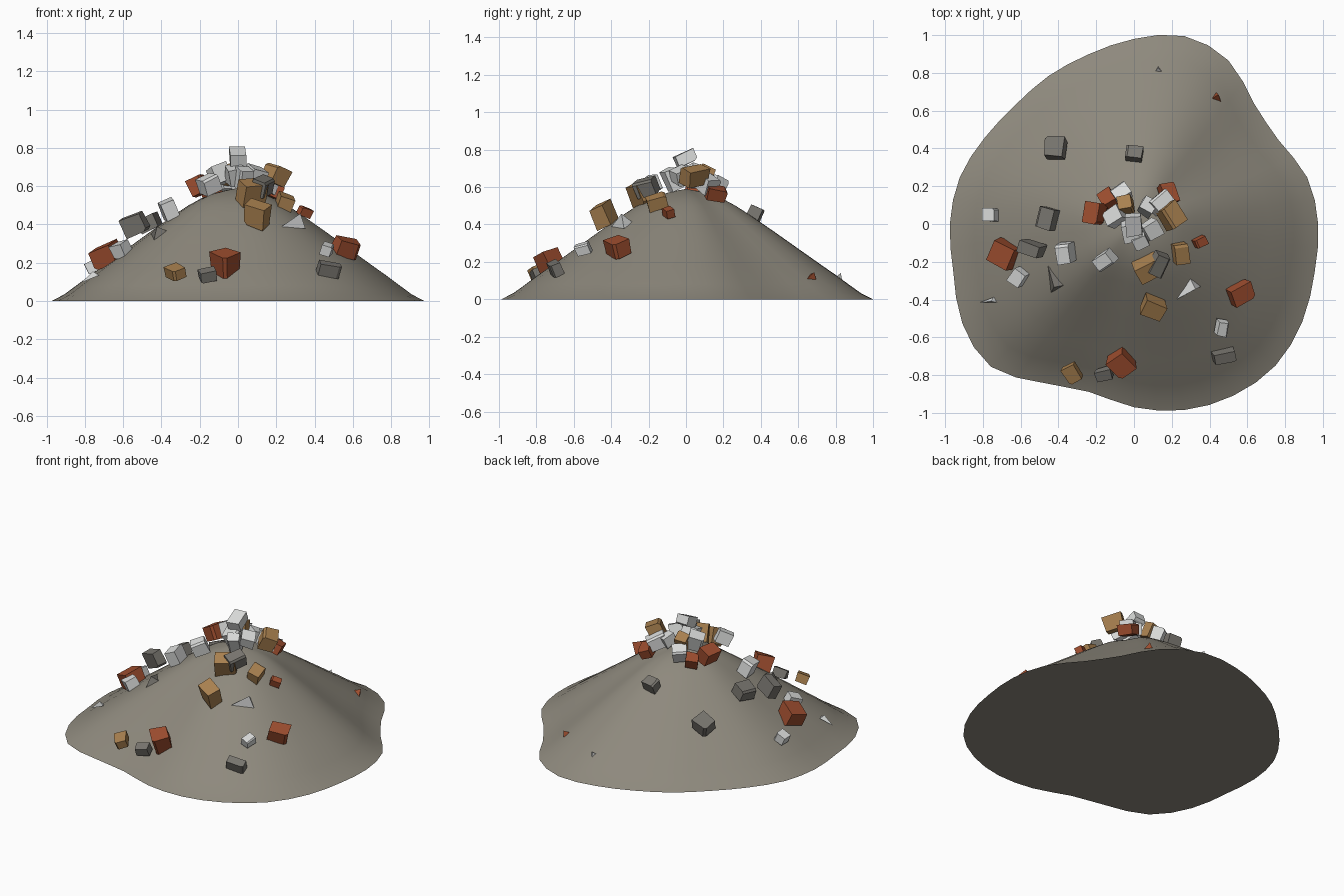
import bpy
import bmesh
import random
from math import cos, sin, pi, radians, floor
from mathutils import Matrix, Vector

rng = random.Random(7)
cube = bpy.data.objects.get("Cube")
if cube:
    bpy.data.objects.remove(cube, do_unlink=True)


def make_material(name, red, green, blue):
    material = bpy.data.materials.new(name)
    material.use_nodes = True
    colour = (red, green, blue, 1)
    material.diffuse_color = colour
    for node in material.node_tree.nodes:
        if node.type == "BSDF_PRINCIPLED":
            node.inputs["Base Color"].default_value = colour
            node.inputs["Roughness"].default_value = .9
    return material


def add_object(name, bm, material):
    bmesh.ops.recalc_face_normals(bm, faces=bm.faces[:])
    mesh = bpy.data.meshes.new(name)
    bm.to_mesh(mesh)
    bm.free()
    mesh.materials.append(material)
    part = bpy.data.objects.new(name, mesh)
    bpy.context.collection.objects.link(part)
    return part


def spline(values, index, cyclic):
    """Smooth curve through evenly spaced values."""
    count = len(values)
    start = floor(index)
    t = index - start

    def pick(i):
        return values[i % count] if cyclic else values[max(0, min(count - 1, i))]

    a, b, c, d = (pick(start + k) for k in (-1, 0, 1, 2))
    return b + t / 2 * (c - a + t * (2*a - 5*b + 4*c - d + t * (3 * (b - c) + d - a)))


dust = make_material("dusty_earth", .27, .25, .205)
brick = make_material("red_brick", .34, .075, .028)
sandstone = make_material("tan_sandstone", .40, .22, .08)
plaster = make_material("white_plaster", .70, .71, .70)
concrete = make_material("grey_concrete", .19, .18, .16)

# Ground outline as radii at equal angles, and slope heights from peak to rim
OUTLINE = [.975, .95, .885, .9, 1, 1.03, .98, .93, .905, .89, .913, .955,
           .975, .99, 1.05, 1.07, .97, .92, .97, 1.02, 1.05, 1.06, 1.03, .99]
SLOPE = [.59, .535, .41, .27, .13, 0]


def build_mound(segments=48, rings=15):
    bm = bmesh.new()
    peak = bm.verts.new((0, 0, SLOPE[0]))
    loops = []
    for ring in range(1, rings + 1):
        share = ring / rings
        height = spline(SLOPE, share * (len(SLOPE) - 1), False)
        loop = []
        for s in range(segments):
            angle = 2 * pi * s / segments
            radius = share * spline(OUTLINE, s * len(OUTLINE) / segments, True)
            loop.append(bm.verts.new((radius * cos(angle), radius * sin(angle), height)))
        loops.append(loop)
    for s in range(segments):
        n = (s + 1) % segments
        bm.faces.new((peak, loops[0][s], loops[0][n]))
        for inner, outer in zip(loops, loops[1:]):
            bm.faces.new((inner[s], outer[s], outer[n], inner[n]))
    for face in bm.faces:
        face.smooth = True
    underside = bm.faces.new(loops[-1][::-1])
    for edge in underside.edges:
        edge.smooth = False
    add_object("rubble_mound", bm, dust)


def place(bm, x, y, z, width, depth, height, yaw):
    """Size a unit chunk, turn it and lean it down the slope."""
    outward = Vector((x, y - .01, 0)).normalized()
    axis = Vector((0, 0, 1)).cross(outward)
    matrix = (Matrix.Translation((x, y, z))
              @ Matrix.Rotation(radians(25), 4, axis)
              @ Matrix.Rotation(radians(yaw), 4, "Z")
              @ Matrix.Diagonal((width, depth, height, 1)))
    bmesh.ops.transform(bm, matrix=matrix, verts=bm.verts[:])


def add_block(name, material, *placing):
    """A broken block: an uneven box with one chipped edge."""
    bm = bmesh.new()
    bmesh.ops.create_cube(bm, size=1)
    for vert in bm.verts:
        vert.co *= rng.uniform(.86, 1.04)
    bm.edges.ensure_lookup_table()
    chipped = rng.choice(bm.edges[:])
    bmesh.ops.bevel(bm, geom=[chipped], offset=.13, segments=1, affect="EDGES")
    place(bm, *placing)
    add_object(name, bm, material)


def add_shard(name, material, *placing):
    """A pointed splinter with a triangular base."""
    bm = bmesh.new()
    corners = [(-.5, -.1, -.5), (.5, -.5, -.5), (.4, .5, -.5), (.3, 0, .5)]
    verts = [bm.verts.new(corner) for corner in corners]
    for skip in range(4):
        bm.faces.new([v for i, v in enumerate(verts) if i != skip])
    place(bm, *placing)
    add_object(name, bm, material)


# Each piece: x, y, z, width, depth, height, yaw
BRICKS = [
    (-.69, -.16, .24, .14, .13, .11, -25),
    (-.21, .055, .6, .09, .12, .1, -10),
    (-.065, -.73, .2, .11, .12, .12, 40),
    (.565, -.365, .28, .13, .1, .09, 25),
    (.35, -.095, .465, .07, .05, .05, 25),
    (-.14, .135, .57, .08, .08, .07, 30),
    (.18, .16, .565, .08, .11, .07, 15),
]
SANDSTONES = [
    (-.325, -.79, .15, .08, .1, .06, 30),
    (.1, -.44, .45, .12, .09, .12, -25),
    (.075, -.235, .57, .14, .1, .12, 28),
    (.245, -.155, .52, .08, .11, .07, 8),
    (.195, .045, .66, .1, .13, .1, 35),
    (-.045, .1, .66, .08, .08, .1, 10),
]
PLASTERS = [
    (-.76, .05, .18, .07, .07, .06, 0),
    (-.61, -.28, .27, .08, .09, .08, -35),
    (-.36, -.155, .48, .08, .11, .1, 8),
    (-.155, -.19, .61, .1, .08, .09, 35),
    (.465, -.55, .27, .06, .08, .06, -10),
    (-.065, .16, .61, .09, .08, .09, 35),
    (-.1, .04, .66, .1, .08, .1, 30),
    (0, 0, .755, .09, .12, .07, 5),
    (.03, -.08, .64, .08, .07, .12, 25),
    (.09, -.03, .66, .09, .09, .08, 30),
    (.14, .11, .62, .12, .09, .09, 40),
    (.07, .09, .64, .08, .08, .08, -30),
    (-.01, -.03, .66, .1, .1, .1, 15),
]
CONCRETES = [
    (-.415, .4, .31, .11, .11, .08, -5),
    (-.46, .03, .41, .1, .12, .08, -15),
    (0, .37, .46, .09, .07, .07, -8),
    (-.54, -.13, .4, .13, .07, .11, -18),
    (-.16, -.795, .135, .09, .06, .06, 15),
    (.475, -.7, .165, .12, .06, .07, 10),
    (.13, -.21, .6, .08, .12, .09, -25),
]
SHARDS = [
    ("brick_shard", brick, (.42, .67, .13, .08, .07, .05, 20)),
    ("plaster_shard_low", plaster, (-.78, -.41, .13, .1, .03, .03, 10)),
    ("plaster_shard_front", plaster, (.285, -.36, .425, .14, .08, .07, 40)),
    ("plaster_shard_back", plaster, (.14, .81, .125, .06, .05, .04, 145)),
    ("concrete_shard", concrete, (-.43, -.29, .37, .14, .1, .05, -70)),
]

build_mound()
for title, material, pieces in (("brick_block", brick, BRICKS),
                                ("sandstone_block", sandstone, SANDSTONES),
                                ("plaster_block", plaster, PLASTERS),
                                ("concrete_block", concrete, CONCRETES)):
    for number, placing in enumerate(pieces):
        add_block(f"{title}_{number + 1}", material, *placing)
for title, material, placing in SHARDS:
    add_shard(title, material, *placing)
